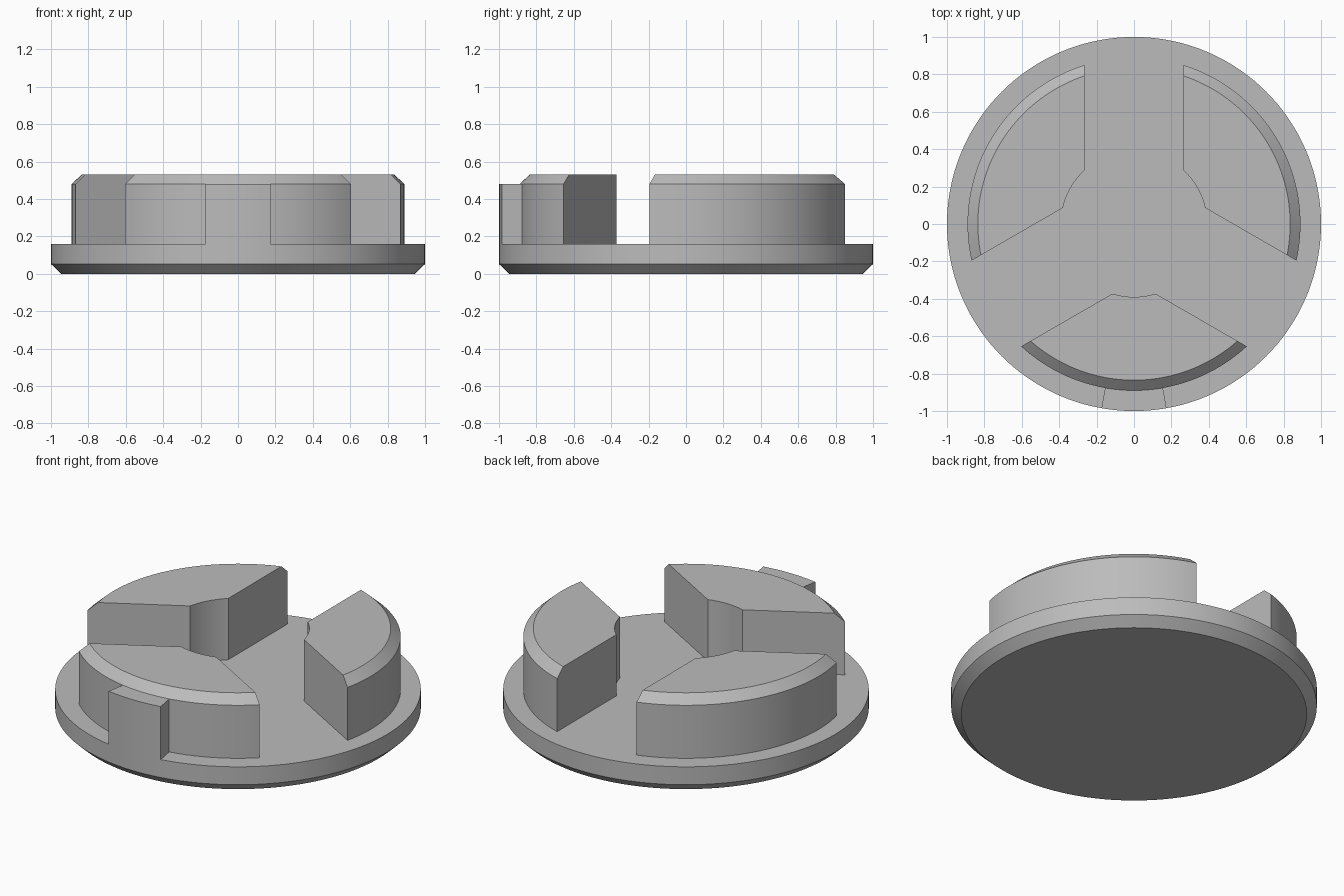
import bpy, bmesh
from math import asin, cos, sin, radians, tau

if "Cube" in bpy.data.objects:
    bpy.data.objects.remove(bpy.data.objects["Cube"], do_unlink=True)

grey = bpy.data.materials.new("plain grey")
grey.use_nodes = True
grey.diffuse_color = (0.5, 0.5, 0.5, 1)
grey.node_tree.nodes["Principled BSDF"].inputs["Base Color"].default_value = grey.diffuse_color

BASE_TOP, TAB_TOP, TOP = 0.16, 0.48, 0.53
SLOT_HALF = 0.265


def finish(name, bm):
    bmesh.ops.recalc_face_normals(bm, faces=bm.faces)
    mesh = bpy.data.meshes.new(name)
    bm.to_mesh(mesh)
    bm.free()
    mesh.materials.append(grey)
    obj = bpy.data.objects.new(name, mesh)
    bpy.context.collection.objects.link(obj)
    bpy.ops.object.select_all(action="DESELECT")
    obj.select_set(True)
    bpy.context.view_layer.objects.active = obj
    bpy.ops.object.shade_smooth_by_angle(angle=radians(25))
    return obj


def arc_block(name, profile, centre, half_angle, steps):
    """Sweep a closed (radius, z) profile along an arc; half_angle may vary with radius."""
    bm = bmesh.new()
    columns = []
    for i in range(steps + 1):
        t = 2 * i / steps - 1
        column = []
        for r, z in profile:
            a = centre + t * half_angle(r)
            column.append(bm.verts.new((r * cos(a), r * sin(a), z)))
        columns.append(column)
    n = len(profile)
    for c, d in zip(columns, columns[1:]):
        for j in range(n):
            k = (j + 1) % n
            bm.faces.new((c[j], d[j], d[k], c[k]))
    bm.faces.new(columns[0])
    bm.faces.new(columns[-1])
    return finish(name, bm)


# Round base with a chamfered lower rim
bm = bmesh.new()
rings = []
for r, z in ((0.945, 0), (1, 0.052), (1, BASE_TOP)):
    rings.append([bm.verts.new((r * cos(tau * i / 144), r * sin(tau * i / 144), z))
                  for i in range(144)])
for low, high in zip(rings, rings[1:]):
    for i in range(144):
        j = (i + 1) % 144
        bm.faces.new((low[i], low[j], high[j], high[i]))
bm.faces.new(rings[0])
bm.faces.new(rings[-1])
finish("base_disc", bm)

# Three raised sectors separated by parallel-sided slots
sector = [(0.39, BASE_TOP - 0.02), (0.39, TOP), (0.835, TOP),
          (0.89, TAB_TOP), (0.89, BASE_TOP - 0.02)]
for name, angle in (("left_sector", 30), ("right_sector", 150), ("front_sector", 270)):
    arc_block(name, sector, radians(angle),
              lambda r: radians(60) - asin(SLOT_HALF / r), 40)

# Key tab on the front, flush with the rim of the base
tab = [(0.87, BASE_TOP), (0.87, TAB_TOP), (1, TAB_TOP), (1, BASE_TOP)]
arc_block("front_tab", tab, radians(270), lambda r: radians(10), 8)
